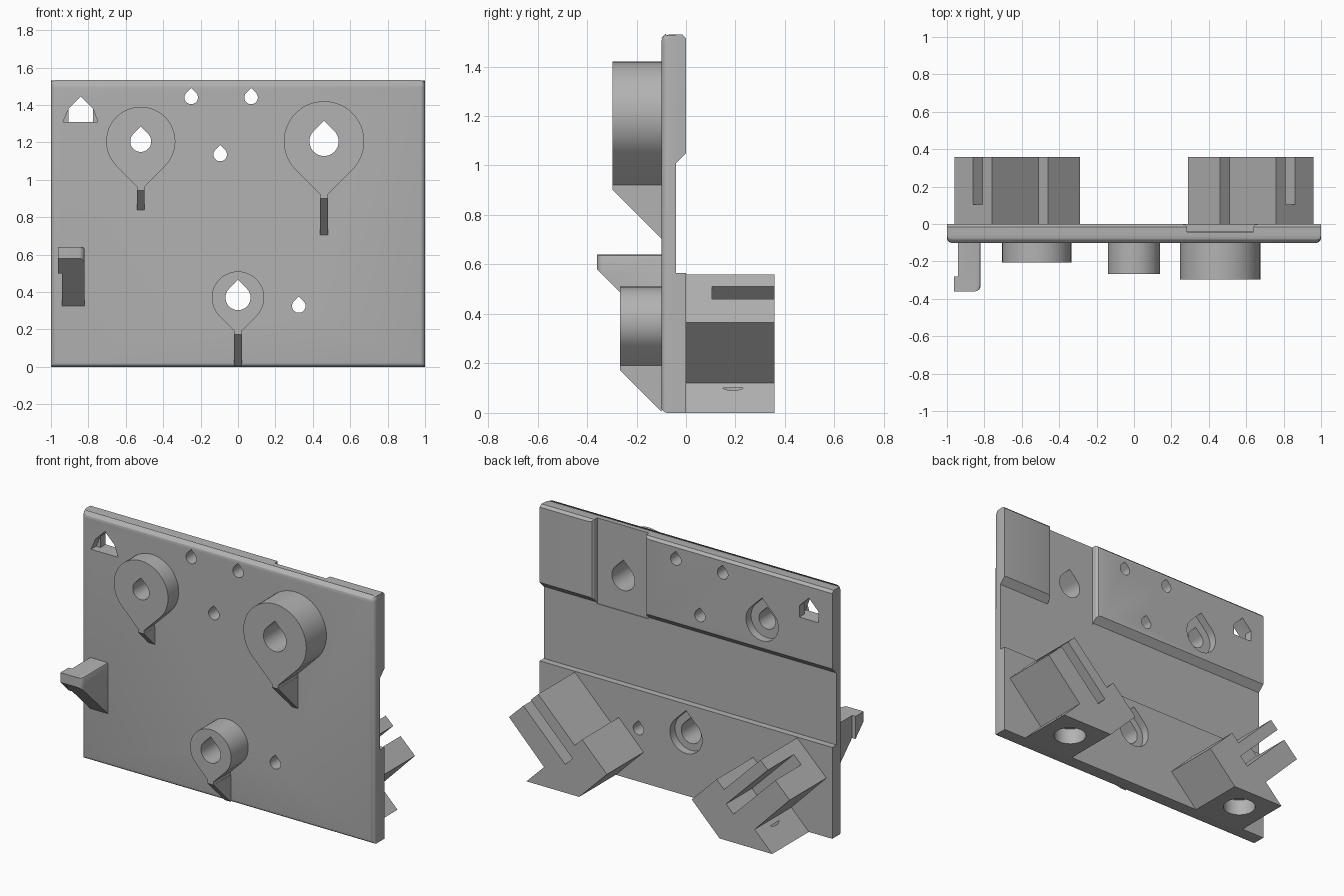
import bpy, bmesh, math

if "Cube" in bpy.data.objects:
    bpy.data.objects.remove(bpy.data.objects["Cube"])

grey = bpy.data.materials.new("plain grey")
grey.use_nodes = True
grey.diffuse_color = (0.45, 0.45, 0.45, 1)
grey.node_tree.nodes["Principled BSDF"].inputs["Base Color"].default_value = grey.diffuse_color

# Axis mapping: outline (u, v) is extruded along the named axis
PLACE = {"X": lambda u, v, w: (w, u, v),
         "Y": lambda u, v, w: (u, w, v),
         "Z": lambda u, v, w: (u, v, w)}


def prism(name, outline, lo, hi, axis="Y"):
    bm = bmesh.new()
    place = PLACE[axis]
    rings = [[bm.verts.new(place(u, v, w)) for u, v in outline] for w in (lo, hi)]
    for ring in rings:
        bm.faces.new(ring)
    n = len(outline)
    for i in range(n):
        j = (i + 1) % n
        bm.faces.new((rings[0][i], rings[0][j], rings[1][j], rings[1][i]))
    bmesh.ops.recalc_face_normals(bm, faces=bm.faces)
    mesh = bpy.data.meshes.new(name)
    bm.to_mesh(mesh)
    bm.free()
    ob = bpy.data.objects.new(name, mesh)
    bpy.context.collection.objects.link(ob)
    mesh.materials.append(grey)
    return ob


def activate(ob):
    bpy.ops.object.select_all(action="DESELECT")
    ob.select_set(True)
    bpy.context.view_layer.objects.active = ob


def boolean(ob, other, operation="DIFFERENCE"):
    mod = ob.modifiers.new(operation.title(), "BOOLEAN")
    mod.operation, mod.solver, mod.object = operation, "EXACT", other
    activate(ob)
    bpy.ops.object.modifier_apply(modifier=mod.name)
    bpy.data.objects.remove(other)


def bevel(ob, test, width, segments=4):
    bm = bmesh.new()
    bm.from_mesh(ob.data)
    edges = [e for e in bm.edges if all(test(v.co) for v in e.verts)]
    bmesh.ops.bevel(bm, geom=edges, offset=width, segments=segments,
                    profile=0.5, affect="EDGES")
    bm.to_mesh(ob.data)
    bm.free()


def smooth(ob):
    activate(ob)
    bpy.ops.object.shade_smooth_by_angle(angle=math.radians(30))


def teardrop(x, z, r, tip=1, neck=0, steps=36):
    """Circle with a 45 degree point up (tip 1) or down (tip -1)."""
    pts = []
    for i in range(steps + 1):
        a = math.radians(135 + 270 * i / steps)
        pts.append((x + r * math.cos(a), z + tip * r * math.sin(a)))
    apex = r * math.sqrt(2)
    if neck:
        for side, h in ((1, apex - neck), (1, apex), (-1, apex), (-1, apex - neck)):
            pts.append((x + side * neck, z + tip * h))
    else:
        pts.append((x, z + tip * apex))
    return pts


# Wall plate with chamfered top and a wide channel across its back
plate = prism("wall_plate", [
    (-0.1, 0), (-0.1, 1.515), (-0.085, 1.53), (-0.015, 1.53), (0, 1.515),
    (0, 1.05), (-0.04, 1.01), (-0.04, 0.565), (0, 0.565), (0, 0)], -1, 1, "X")
bevel(plate, lambda c: abs(c.x) > 0.99 and c.y < -0.08, 0.025)

# Recess with rounded shoulders at the upper back
shoulder = [(0, 0.02), (0, 0), (0.018, -0.004), (0.027, -0.015), (0.03, -0.045)]
recess = [(0.255 + u, v) for u, v in shoulder] + [(0.665 - u, v) for u, v in reversed(shoulder)]
boolean(plate, prism("recess_cutter", recess, 1.0, 1.6, "Z"))

# Gabled window with a flared sill on the front side
gable = [(-0.775, 1.38), (-0.84, 1.445), (-0.905, 1.38)]
boolean(plate, prism("window_cutter", [(-0.905, 1.31), (-0.775, 1.31)] + gable, -0.2, 0.1))
boolean(plate, prism("sill_cutter", [(-0.935, 1.31), (-0.75, 1.31)] + gable, -0.2, -0.05))

# Small screw holes
for x, z in ((-0.25, 1.44), (0.07, 1.44), (-0.095, 1.135), (0.325, 0.325)):
    boolean(plate, prism("hole_cutter", teardrop(x, z, 0.036), -0.2, 0.1))

# Round bosses with bores, counterbores and sloped support ribs
BOSSES = (("upper_right_boss", -0.52, 1.205, 0.185, -0.205, 0.056, 0.11),
          ("upper_left_boss", 0.46, 1.205, 0.215, -0.297, 0.078, 0),
          ("lower_boss", 0, 0.37, 0.14, -0.267, 0.067, 0.11))
for name, x, z, r, front, bore, counterbore in BOSSES:
    boss = prism(name, teardrop(x, z, r, -1, 0.02), front, -0.1)
    boolean(boss, prism("bore_cutter", teardrop(x, z, bore), -0.5, 0.1))
    boolean(plate, prism("bore_cutter", teardrop(x, z, bore), -0.5, 0.1))
    if counterbore:
        boolean(plate, prism("counterbore_cutter", teardrop(x, z, counterbore), -0.05, 0.1))
    smooth(boss)
    foot = z - r * math.sqrt(2)
    prism(name + "_rib", [(front, foot), (-0.1, foot), (-0.1, foot + front + 0.1)],
          x - 0.021, x + 0.021, "X")
smooth(plate)

# Side hook: sloped arm and a lip at its outer end
arm = prism("hook_arm", [(-0.1, 0.64), (-0.36, 0.64), (-0.36, 0.58), (-0.1, 0.325)],
            -0.94, -0.82, "X")
bevel(arm, lambda c: c.x > -0.83 and c.y < -0.35, 0.03)
bevel(arm, lambda c: c.x > -0.83 and c.z > 0.63, 0.012, 2)
smooth(arm)
lip = prism("hook_lip", [(-0.36, 0.64), (-0.28, 0.64), (-0.28, 0.5), (-0.36, 0.58)],
            -0.963, -0.94, "X")

# Tilted brackets on the back, mirrored left and right
BRACKET = [(0.29, 0.19), (0.46, 0.36), (0.51, 0.31), (0.76, 0.56), (0.96, 0.365),
           (0.72, 0.12), (0.84, 0), (0.48, 0)]
SLOT = [(0.87, 0.57), (0.92, 0.52), (0.575, 0.175), (0.525, 0.225)]
for name, side in (("left_bracket", 1), ("right_bracket", -1)):
    flip = lambda pts: [(side * u, v) for u, v in pts]
    bracket = prism(name, flip(BRACKET), -0.001, 0.358)
    boolean(bracket, prism("slot_cutter", flip(SLOT), 0.105, 0.5))
    # Blind round hole in the underside
    circle = [(side * 0.655 + 0.095 * math.cos(i * math.pi / 16),
               0.19 + 0.095 * math.sin(i * math.pi / 16)) for i in range(32)]
    boolean(bracket, prism("socket_cutter", circle, -0.1, 0.1, "Z"))
    smooth(bracket)
